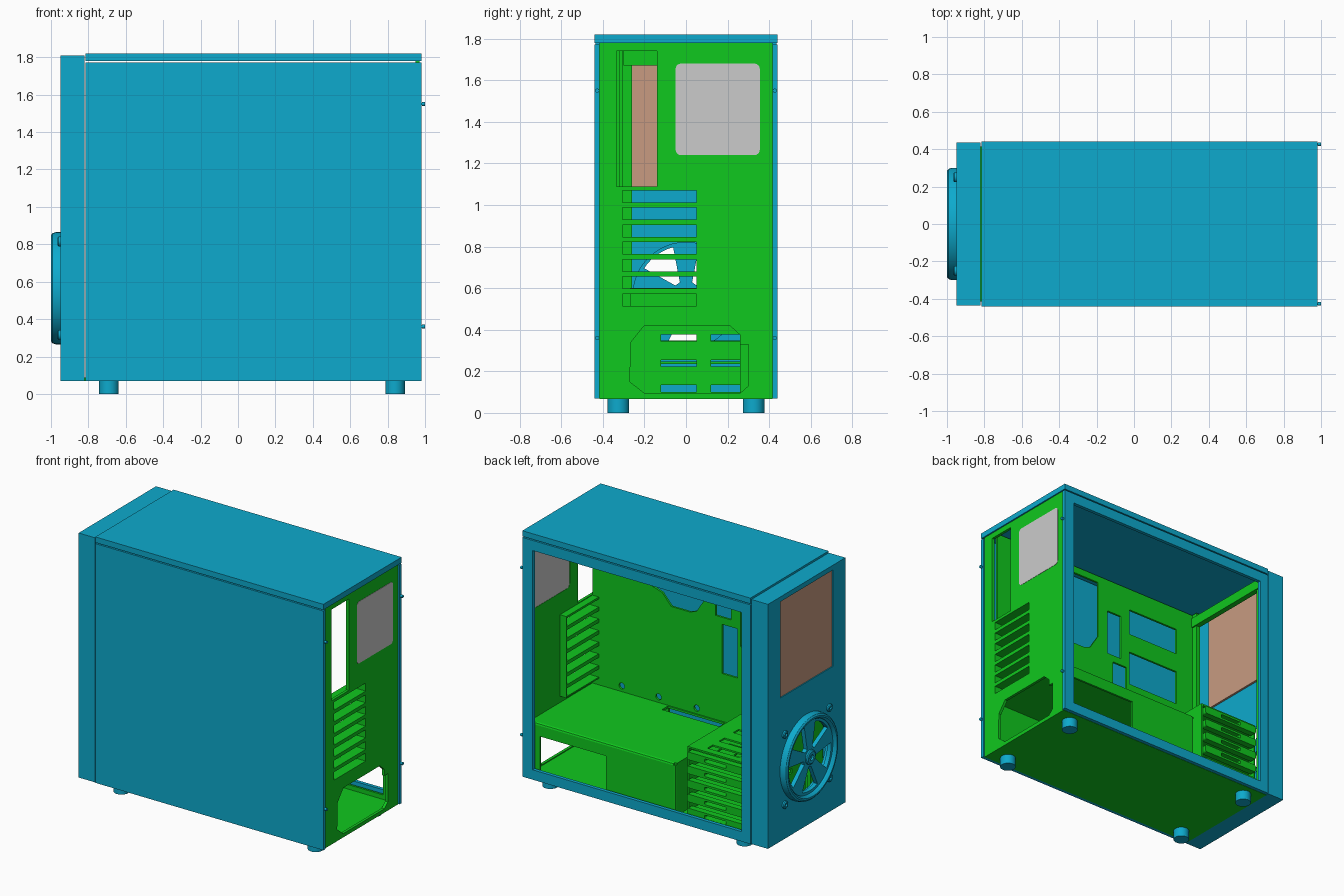
import bpy, bmesh, math
from mathutils import Matrix, Vector

if "Cube" in bpy.data.objects:
    bpy.data.objects.remove(bpy.data.objects["Cube"])


def material(name, rgb):
    m = bpy.data.materials.new(name)
    m.diffuse_color = (*rgb, 1)
    m.use_nodes = True
    m.node_tree.nodes["Principled BSDF"].inputs["Base Color"].default_value = m.diffuse_color
    return m


BLUE = material("blue", (0.004, 0.40, 0.61))
GREEN = material("green", (0.005, 0.58, 0.013))
PINK = material("pink", (0.58, 0.33, 0.22))

# Local (u, v, normal) frames: X plates use (y, z), Y plates (x, z), Z plates (x, y)
FRAMES = {"X": Matrix(((0, 0, 1), (1, 0, 0), (0, 1, 0))),
          "Y": Matrix(((1, 0, 0), (0, 0, -1), (0, 1, 0))),
          "Z": Matrix.Identity(3)}


def finish(name, mesh, mat):
    ob = bpy.data.objects.new(name, mesh)
    bpy.context.collection.objects.link(ob)
    mesh.materials.clear()
    if mat:
        mesh.materials.append(mat)
    bpy.ops.object.select_all(action="DESELECT")
    ob.select_set(True)
    bpy.context.view_layer.objects.active = ob
    bpy.ops.object.shade_smooth_by_angle(angle=math.radians(30))
    return ob


def rect(u0, u1, v0, v1, r=0.0):
    if not r:
        return [(u0, v0), (u1, v0), (u1, v1), (u0, v1)]
    pts = []
    for k, (cu, cv) in enumerate(((u1 - r, v1 - r), (u0 + r, v1 - r), (u0 + r, v0 + r), (u1 - r, v0 + r))):
        for i in range(5):
            a = math.pi / 2 * (k + i / 4)
            pts.append((cu + r * math.cos(a), cv + r * math.sin(a)))
    return pts


def circle(cu, cv, r, n=48):
    return [(cu + r * math.cos(2 * math.pi * i / n), cv + r * math.sin(2 * math.pi * i / n)) for i in range(n)]


def plate(name, axis, lo, hi, outline, holes=(), mat=GREEN):
    """Flat sheet between lo and hi on an axis, with cut-outs."""
    cu = bpy.data.curves.new(name, "CURVE")
    cu.dimensions, cu.fill_mode, cu.extrude = "2D", "BOTH", (hi - lo) / 2
    for loop in [outline, *holes]:
        s = cu.splines.new("POLY")
        s.points.add(len(loop) - 1)
        for p, (u, v) in zip(s.points, loop):
            p.co = (u, v, 0, 1)
        s.use_cyclic_u = True
    tmp = bpy.data.objects.new(name + "_curve", cu)
    bpy.context.collection.objects.link(tmp)
    dg = bpy.context.evaluated_depsgraph_get()
    me = bpy.data.meshes.new_from_object(tmp.evaluated_get(dg))
    bpy.data.objects.remove(tmp)
    rot = FRAMES[axis]
    mid = (lo + hi) / 2 * (-1 if axis == "Y" else 1)
    me.transform(Matrix.Translation(rot @ Vector((0, 0, mid))) @ rot.to_4x4())
    bm = bmesh.new()
    bm.from_mesh(me)
    bmesh.ops.remove_doubles(bm, verts=bm.verts, dist=1e-5)
    bmesh.ops.recalc_face_normals(bm, faces=bm.faces)
    bm.to_mesh(me)
    bm.free()
    return finish(name, me, mat)


def box(name, x0, x1, y0, y1, z0, z1, mat=GREEN):
    return plate(name, "Z", z0, z1, rect(x0, x1, y0, y1), mat=mat)


def lathe_x(name, profile, cy, cz, mat, closed=False):
    """Revolve (x, radius) points about a line parallel to x."""
    bm = bmesh.new()
    vs = [bm.verts.new((x, cy, cz + r)) for x, r in profile]
    es = [bm.edges.new(p) for p in zip(vs, vs[1:])]
    if closed:
        es.append(bm.edges.new((vs[-1], vs[0])))
    bmesh.ops.spin(bm, geom=vs + es, cent=(0, cy, cz), axis=(1, 0, 0), angle=2 * math.pi, steps=48)
    bmesh.ops.remove_doubles(bm, verts=bm.verts, dist=1e-5)
    bmesh.ops.recalc_face_normals(bm, faces=bm.faces)
    me = bpy.data.meshes.new(name)
    bm.to_mesh(me)
    bm.free()
    return finish(name, me, mat)


# Outer shell: closed side, windowed side, top and bottom
plate("closed_side_panel", "Y", -0.44, -0.415, rect(-0.815, 0.98, 0.07, 1.772), mat=BLUE)
plate("window_side_panel", "Y", 0.415, 0.44, rect(-0.815, 0.98, 0.07, 1.772),
      [rect(-0.745, 0.90, 0.14, 1.70)], BLUE)
box("top_panel", -0.815, 0.98, -0.44, 0.44, 1.78, 1.82, BLUE)
box("bottom_plate", -0.82, 0.97, -0.415, 0.415, 0.068, 0.088)

# Front panel: face sheet with screen and fan openings, and a surrounding rim
FZ = 0.565
plate("front_face", "X", -0.95, -0.92, rect(-0.435, 0.435, 0.07, 1.81),
      [rect(-0.295, 0.295, 1.09, 1.775), circle(0, FZ, 0.27)], BLUE)
plate("front_rim", "X", -0.92, -0.82, rect(-0.435, 0.435, 0.07, 1.81),
      [rect(-0.40, 0.40, 0.10, 1.785)], BLUE)
box("front_insert", -0.943, -0.905, -0.295, 0.295, 1.09, 1.775, PINK)

# Front fan: rounded ring, five spokes, hub and corner screws
lathe_x("fan_ring", [(-0.92, 0.30), (-0.975, 0.30), (-0.992, 0.294), (-1.0, 0.283), (-1.0, 0.272),
                     (-0.985, 0.26), (-0.92, 0.255)], 0, FZ, BLUE, True)
openings = []
for k in range(5):
    mid = math.radians(90 + 36 + 72 * k)
    polar = [(0.07, -11), (0.07, 11)] + [(0.24, 21 - 7 * i) for i in range(7)]
    openings.append([(r * math.cos(mid + math.radians(a)), FZ + r * math.sin(mid + math.radians(a)))
                     for r, a in polar])
plate("fan_spokes", "X", -0.975, -0.945, circle(0, FZ, 0.262), openings, BLUE)
lathe_x("fan_hub", [(-0.945, 0), (-0.945, 0.055), (-0.985, 0.05), (-0.992, 0.04), (-0.992, 0.02),
                    (-0.98, 0.018), (-0.98, 0)], 0, FZ, BLUE)
for sy in (-1, 1):
    for sz in (-1, 1):
        lathe_x("fan_screw", [(-0.945, 0), (-0.945, 0.026), (-0.96, 0.026), (-0.966, 0.02),
                              (-0.966, 0.01), (-0.955, 0.009), (-0.955, 0)], sy * 0.25, FZ + sz * 0.25, BLUE)

# Feet and rear thumbscrews
for sy in (-1, 1):
    for x in (-0.69, 0.84):
        plate("foot", "Z", 0, 0.07, circle(x, sy * 0.325, 0.052), mat=BLUE)
    for z in (0.36, 1.55):
        lathe_x("thumbscrew", [(0.975, 0), (0.975, 0.006), (0.985, 0.006), (0.985, 0.01), (1.0, 0.01),
                               (1.0, 0)], sy * 0.427, z, BLUE)

# Rear plate with port opening, expansion slots, fan patch and power supply opening
slots = [rect(-0.305, 0.05, z, z + 0.057) for z in (0.515 + 0.083 * i for i in range(7))]
psu = [(-0.265, 0.34), (-0.20, 0.42), (0.21, 0.42), (0.26, 0.375), (0.26, 0.33), (0.30, 0.33),
       (0.30, 0.13), (0.26, 0.095), (-0.20, 0.095), (-0.27, 0.15)]
fan_patch = rect(-0.05, 0.355, 1.24, 1.68, 0.025)
plate("rear_plate", "X", 0.95, 0.97, rect(-0.415, 0.415, 0.07, 1.78),
      [rect(-0.335, -0.14, 1.09, 1.74), psu, fan_patch, *slots])
plate("rear_fan_patch", "X", 0.952, 0.972, fan_patch, mat=None)
plate("slot_bracket", "X", 0.90, 0.95, rect(-0.335, 0.06, 0.505, 1.085), slots)

# Motherboard tray with cable cut-outs and a front flange
cpu = [(0.06, 1.30), (0.13, 1.19), (0.18, 1.17), (0.33, 1.17), (0.40, 1.25), (0.56, 1.30),
       (0.65, 1.42), (0.65, 1.65), (0.55, 1.72), (0.06, 1.72)]
plate("motherboard_tray", "Y", -0.32, -0.305, rect(-0.78, 0.95, 0.088, 1.77),
      [cpu, rect(-0.14, -0.02, 1.20, 1.53), rect(-0.19, -0.07, 0.80, 1.15),
       rect(-0.63, -0.215, 1.42, 1.61), rect(-0.63, -0.215, 1.03, 1.28), rect(-0.10, 0.35, 0.20, 0.44),
       *[circle(x, 0.50, 0.022, 16) for x in (0.72, 0.43, 0.13)]])
box("tray_flange", -0.80, -0.77, -0.40, -0.26, 0.088, 1.77)
box("front_crossbar", -0.80, -0.76, -0.30, 0.415, 1.67, 1.74)
box("front_post", -0.80, -0.77, 0.37, 0.415, 0.088, 1.77)

# Power supply shroud: rounded top edge, side with opening, short end return
plate("shroud_top", "Z", 0.445, 0.46, rect(-0.20, 0.95, -0.305, 0.385), [rect(-0.10, 0.35, -0.295, -0.23)])
plate("shroud_side", "Y", 0.385, 0.40, rect(-0.18, 0.95, 0.088, 0.445), [rect(0.35, 0.87, 0.12, 0.37)])
plate("shroud_edge", "X", -0.18, 0.95, [(0.385, 0.445), (0.40, 0.445), (0.396, 0.455), (0.385, 0.46)])
plate("shroud_end", "Z", 0.088, 0.445, [(-0.20, 0.26), (-0.185, 0.26), (-0.185, 0.375), (-0.175, 0.385),
                                        (-0.175, 0.40), (-0.193, 0.393), (-0.20, 0.375)])

# Drive cage: slotted side walls, top and stacked drive trays
gaps = [rect(y0, y1, z, z + 0.033) for z in (0.10, 0.222, 0.344, 0.466) for y0, y1 in ((-0.12, 0.05), (0.12, 0.26))]
for x in (-0.75, -0.29):
    plate("cage_wall", "X", x, x + 0.012, rect(-0.27, 0.38, 0.088, 0.60), gaps)
plate("cage_top", "Z", 0.588, 0.60, rect(-0.738, -0.29, -0.27, 0.38),
      [rect(-0.65, -0.40, y, y + 0.06) for y in (-0.18, -0.02, 0.14, 0.27)])
for i in range(5):
    z = 0.10 + 0.1 * i
    plate("drive_tray", "Z", z + 0.035, z + 0.047, rect(-0.735, -0.292, -0.25, 0.36),
          [rect(-0.62, -0.41, -0.15, 0.05), rect(-0.62, -0.41, 0.10, 0.26)])
    plate("drive_handle", "Y", 0.36, 0.405, rect(-0.735, -0.292, z + 0.02, z + 0.075, 0.012),
          [rect(-0.60, -0.43, z + 0.035, z + 0.06, 0.008)])
